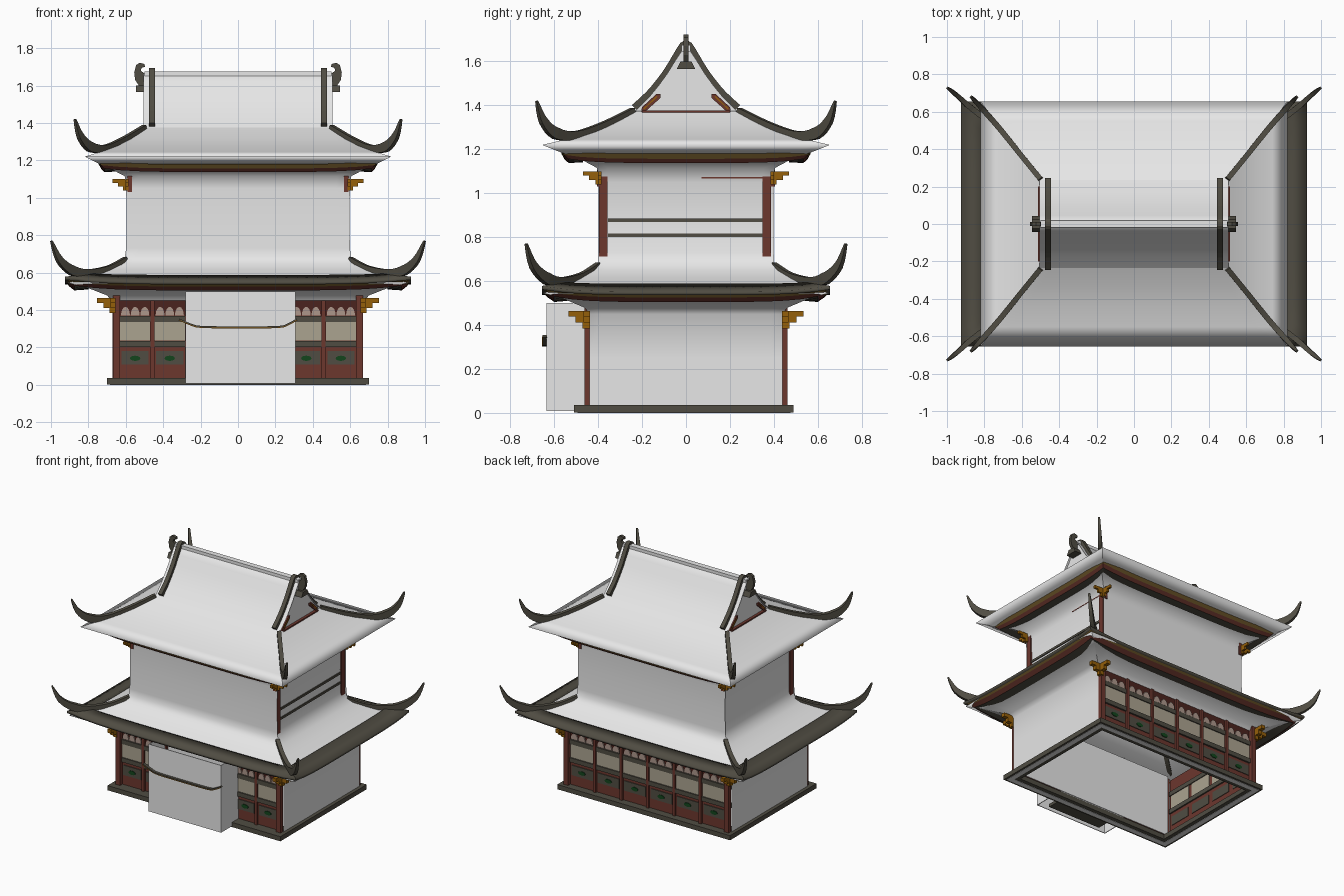
import bpy, bmesh, math
from mathutils import Vector

if "Cube" in bpy.data.objects:
    bpy.data.objects.remove(bpy.data.objects["Cube"])


def mat(name, r, g, b):
    m = bpy.data.materials.new(name)
    m.diffuse_color = (r, g, b, 1)
    m.use_nodes = True
    m.node_tree.nodes["Principled BSDF"].inputs["Base Color"].default_value = m.diffuse_color
    return m


WHITE = mat("plaster white", 0.8, 0.8, 0.8)
OLIVE = mat("tile grey", 0.08, 0.073, 0.055)
RED = mat("timber red", 0.15, 0.038, 0.027)
DARK = mat("dark red", 0.07, 0.017, 0.013)
GOLD = mat("bracket gold", 0.30, 0.115, 0.003)
OCHRE = mat("painted ochre", 0.14, 0.085, 0.02)
CREAM = mat("paper cream", 0.41, 0.37, 0.28)
PINK = mat("valance pink", 0.42, 0.31, 0.26)
GREEN = mat("panel green", 0.006, 0.06, 0.012)


def finish(name, bm, m, smooth=False, recalc=True):
    if recalc:
        bmesh.ops.recalc_face_normals(bm, faces=bm.faces)
    me = bpy.data.meshes.new(name)
    bm.to_mesh(me)
    bm.free()
    me.materials.append(m)
    for p in me.polygons:
        p.use_smooth = smooth
    ob = bpy.data.objects.new(name, me)
    bpy.context.collection.objects.link(ob)
    return ob


def boxes(name, m, items):
    """Each item: x0, x1, y0, y1, z0, z1."""
    bm = bmesh.new()
    for x0, x1, y0, y1, z0, z1 in items:
        r = bmesh.ops.create_cube(bm, size=1)
        for v in r["verts"]:
            v.co = Vector(((x0 + x1) / 2 + v.co.x * (x1 - x0), (y0 + y1) / 2 + v.co.y * (y1 - y0),
                           (z0 + z1) / 2 + v.co.z * (z1 - z0)))
    return finish(name, bm, m)


def prisms(name, m, polys, axis, lo, hi):
    """Extrude flat outlines along x or y; outlines are (other axis, z)."""
    bm = bmesh.new()
    for pts in polys:
        rows = []
        for d in (lo, hi):
            rows.append([bm.verts.new((d, u, z) if axis == "x" else (u, d, z)) for u, z in pts])
        n = len(pts)
        bm.faces.new(rows[0])
        bm.faces.new(rows[1][::-1])
        for i in range(n):
            bm.faces.new((rows[0][i], rows[1][i], rows[1][(i + 1) % n], rows[0][(i + 1) % n]))
    return finish(name, bm, m)


def skin(name, m, rings, sides="FBLR", lift=0.0, n=16):
    """Rectangular rings (half x, half y, z, [lift factor]) joined into smooth sides."""
    bm = bmesh.new()
    for s in sides:
        prev = None
        for r in rings:
            a, b, z = r[:3]
            k = r[3] if len(r) > 3 else 0
            row = []
            for i in range(n + 1):
                t = 2 * i / n - 1
                zz = z + lift * k * abs(t) ** 5
                co = {"F": (a * t, -b, zz), "B": (-a * t, b, zz), "R": (a, b * t, zz), "L": (-a, -b * t, zz)}[s]
                row.append(bm.verts.new(co))
            if prev:
                for i in range(n):
                    bm.faces.new((prev[i], prev[i + 1], row[i + 1], row[i]))
            prev = row
    return finish(name, bm, m, True, False)


def sweep(name, m, pts, ws, hs, sub=4):
    """Rectangular bar with changing size along a smooth upright curve."""
    P = [Vector(p) for p in pts]
    path, n = [], len(P)
    for i in range(n - 1):
        p0, p1, p2, p3 = P[max(i - 1, 0)], P[i], P[i + 1], P[min(i + 2, n - 1)]
        for j in range(sub + (i == n - 2)):
            t = j / sub
            c = 0.5 * (2 * p1 + (p2 - p0) * t + (2 * p0 - 5 * p1 + 4 * p2 - p3) * t * t
                       + (3 * p1 - p0 - 3 * p2 + p3) * t ** 3)
            path.append((c, ws[i] + (ws[i + 1] - ws[i]) * t, hs[i] + (hs[i + 1] - hs[i]) * t))
    d = P[-1] - P[0]
    side = Vector((d.y, -d.x, 0)).normalized()
    bm, prev = bmesh.new(), None
    for i, (c, w, h) in enumerate(path):
        tan = path[min(i + 1, len(path) - 1)][0] - path[max(i - 1, 0)][0]
        up = side.cross(tan).normalized()
        ring = [bm.verts.new(c + side * (sx * w / 2) + up * (sz * h / 2))
                for sx, sz in ((-1, -1), (1, -1), (1, 1), (-1, 1))]
        if prev:
            for k in range(4):
                bm.faces.new((prev[k], prev[(k + 1) % 4], ring[(k + 1) % 4], ring[k]))
        else:
            bm.faces.new(ring)
        prev = ring
    bm.faces.new(prev[::-1])
    return finish(name, bm, m)


# Stone base frame with a pale strip on its underside
def frame(name, m, x, y0, y1, w, z0, z1):
    boxes(name, m, [(-x, x, y0, y0 + w, z0, z1), (-x, x, y1 - w, y1, z0, z1),
                    (-x, w - x, y0 + w, y1 - w, z0, z1), (x - w, x, y0 + w, y1 - w, z0, z1)])


frame("base_frame", OLIVE, .70, -.51, .49, .08, .002, .036)
frame("base_underside_strip", WHITE, .685, -.495, .475, .036, 0, .003)

# Plaster shell running from side walls over both roofs up to the gable foot
soffit = [(.675, .44, .45), (.70, .46, .478), (.82, .57, .525), (.912, .65, .545), (.80, .565, .575),
          (.71, .485, .615), (.64, .425, .65), (.605, .402, .685)]
skirt = [(.605, .405, 1.115), (.68, .48, 1.155), (.76, .58, 1.19), (.82, .655, 1.22), (.74, .55, 1.245),
         (.66, .44, 1.278), (.58, .335, 1.32), (.50, .235, 1.375)]
for sides, label, a, foot in (("FB", "long", .596, []), ("LR", "end", .584, [(.675, .44, .036), (.675, .44, .25)])):
    wall = [(a + .002, .399, .73), (a, .398, .90), (a + .002, .399, 1.05)]
    skin(label + "_side_shell", WHITE, foot + soffit + wall + skirt, sides)

# Gable roof above the skirt
prof = [(.235, 1.375), (.17, 1.44), (.125, 1.495), (.085, 1.55), (.045, 1.615), (.015, 1.66), (0, 1.665)]
for s, label in ((-1, "front"), (1, "back")):
    bm = bmesh.new()
    rows = [(bm.verts.new((-.505, s * y, z)), bm.verts.new((.505, s * y, z))) for y, z in prof]
    for a, b in zip(rows, rows[1:]):
        bm.faces.new((a[0], a[1], b[1], b[0]) if s < 0 else (a[1], a[0], b[0], b[1]))
    finish("gable_roof_" + label, bm, WHITE, True, False)
boxes("main_ridge", WHITE, [(-.5, .5, -.02, .02, 1.645, 1.675)])
gable = [(y, z - .005) for y, z in prof] + [(-y, z - .005) for y, z in prof[-2::-1]]
fish = [(.49, 1.57), (.545, 1.57), (.53, 1.60), (.55, 1.63), (.555, 1.67), (.545, 1.71), (.525, 1.722),
        (.50, 1.715), (.497, 1.70), (.515, 1.695), (.52, 1.68), (.495, 1.66), (.50, 1.62)]
for s in (-1, 1):
    prisms("gable_wall", WHITE, [gable], "x", s * .488, s * .492)
    boxes("gable_foot_rail", RED, [(*sorted((s * .49, s * .512)), -.2, .2, 1.362, 1.376)])
    prisms("ridge_ornament", OLIVE, [[(s * x, z) for x, z in fish]], "y", -.011, .011)
    prisms("ornament_foot", OLIVE, [[(-.042, 1.565), (.042, 1.565), (.025, 1.60), (-.025, 1.60)]],
           "x", s * .49, s * .545)
    for t in (-1, 1):
        sweep("gable_ridge", OLIVE, [(s * .46, t * y, z + .014) for y, z in prof],
              [.03] * 7, [.034, .026, .024, .024, .026, .03, .03], 2)
        prisms("gable_trim", RED, [[(t * .205, 1.37), (t * .19, 1.368), (t * .115, 1.435), (t * .115, 1.452),
                                    (t * .135, 1.452), (t * .20, 1.392)]], "x", s * .49, s * .503)
        prisms("gable_trim_line", GOLD, [[(t * .195, 1.385), (t * .19, 1.382), (t * .13, 1.439),
                                          (t * .134, 1.443)]], "x", s * .503, s * .506)

# Curled hip ridges
up = [(.50, .24, 1.38), (.61, .375, 1.312), (.71, .50, 1.265), (.79, .592, 1.272), (.843, .65, 1.33), (.872, .68, 1.42)]
low = [(.60, .40, .675), (.69, .475, .625), (.80, .565, .60), (.885, .632, .61), (.955, .695, .67), (.998, .728, .77)]
for sx in (-1, 1):
    for sy in (-1, 1):
        for label, pts in (("upper", up), ("lower", low)):
            sweep(label + "_hip_ridge", OLIVE, [(sx * x, sy * y, z) for x, y, z in pts],
                  [.028, .028, .03, .03, .024, .012], [.02, .026, .036, .052, .036, .008])

# Tiled border on the lower roof
skin("lower_eave_tiles", OLIVE, [(.80, .565, .57, .3), (.80, .565, .588, .3), (.925, .655, .553, 1),
                                 (.925, .655, .537, 1), (.90, .63, .537, 1)], lift=.025)


# Slanted painted eave boards beneath both roofs: grey underside, red lip, ochre band
def eave(label, rings, lift):
    for i, (part, m) in enumerate((("underside", OLIVE), ("lip", RED), ("band", OCHRE))):
        skin(label + "_eave_" + part, m, [r + (1,) for r in rings[i:i + 2]], lift=lift)


eave("upper", [(.655, .47, 1.140), (.715, .535, 1.138), (.733, .555, 1.157), (.745, .567, 1.180)], .018)
eave("lower", [(.80, .54, .510), (.875, .60, .505), (.902, .63, .526), (.915, .645, .542)], .025)


# Stepped corner brackets, widening upwards away from the posts
def bracket(label, x, y, z, d, h, t):
    for sx in (-1, 1):
        for sy in (-1, 1):
            items = []
            for k in range(3):
                r, z0 = d * (k + 1) / 3, z + h * k / 3
                for ex, ey in ((r, t), (t, r)):
                    items.append((*sorted((sx * x, sx * (x + ex))), *sorted((sy * y, sy * (y + ey))),
                                  z0, z0 + h / 3))
            boxes(label + "_bracket", GOLD, items)


bracket("lower", .655, .438, .385, .098, .08, .028)
bracket("upper", .586, .384, 1.04, .085, .06, .016)

# Posts and side wall timbers
boxes("lower_corner_posts", RED, [(x - .018, x + .018, y - .015, y + .015, .036, .48)
                                  for x in (-.65, .65) for y in (-.447, .447)])
boxes("upper_corner_posts", RED, [(x, x + .03, y - .019, y + .019, .68, 1.08)
                                  for x, y in ((.564, -.376), (.564, .368), (-.594, -.376))])
boxes("upper_post_caps", RED, [(x - .012, x + .012, y - .014, y + .014, 1.03, 1.13)
                               for x in (-.58, .58) for y in (-.392, .392)])
boxes("side_wall_rails", OLIVE, [(.58, .591, -.355, .35, z, z + .016) for z in (.80, .87)])
boxes("side_wall_beams", RED, [(.58, .593, .07, .36, 1.068, 1.08), (-.593, -.58, .07, .36, 1.068, 1.08)])

# Panelled long walls, built bay by bay
fr = [(-.55, .185), (-.365, .185), (.365, .185), (.55, .185)]
bk = [((i - 2.5) * .214, .214) for i in range(6)]
for s, label, bays in ((-1, "front", fr), (1, "back", bk)):
    def span(x0, x1, d0, d1, z0, z1):
        return (x0, x1, *sorted((s * d0, s * d1)), z0, z1)
    runs = [(-.645, -.27), (.27, .645)] if s < 0 else [(-.645, .645)]
    boxes(label + "_wall", RED, [span(a, b, .425, .434, .036, .37) for a, b in runs])
    boxes(label + "_wall_head", DARK, [span(a, b, .425, .434, .37, .485) for a, b in runs])
    boxes(label + "_rails", OLIVE, [span(a, b, .434, .446, z, z + .032) for a, b in runs for z in (.203, .336)])
    boxes(label + "_posts", RED, [span(x + e * w / 2 - .01, x + e * w / 2 + .01, .434, .45, .036, .45)
                                  for x, w in bays for e in (-1, 1)])
    boxes(label + "_windows", CREAM, [span(x - w / 2 + .012, x + w / 2 - .012, .434, .439, .236, .336)
                                      for x, w in bays])
    boxes(label + "_panels", OLIVE, [span(x - w / 2 + .02, x + w / 2 - .02, .434, .439, .108, .18)
                                     for x, w in bays])
    ovals = [[(x + .028 * math.cos(k * math.pi / 6), .142 + .014 * math.sin(k * math.pi / 6))
              for k in range(12)] for x, w in bays]
    prisms(label + "_medallions", GREEN, ovals, "y", s * .439, s * .444)
    arches = []
    for x, w in bays:
        r = (w - .03) / 6
        for j in (-1, 0, 1):
            arches.append([(x + j * 2 * r + .92 * r * math.cos(k * math.pi / 8),
                            .372 + .045 * math.sin(k * math.pi / 8)) for k in range(9)])
    prisms(label + "_valance", PINK, arches, "y", s * .434, s * .441)

# Inner linings: plain front wall, panelled left wall
boxes("front_wall_lining", WHITE, [(-.645, .645, -.424, -.42, .036, .485)])
boxes("left_wall_lining", RED, [(-.670, -.664, -.42, .42, .036, .46)])
quarters = (-.315, -.105, .105, .315)
boxes("left_lining_windows", CREAM, [(-.664, -.660, y - .09, y + .09, .236, .336) for y in quarters])
boxes("left_lining_panels", OLIVE, [(-.664, -.660, y - .085, y + .085, .108, .175) for y in quarters])
boxes("left_lining_rails", OLIVE, [(-.664, -.654, -.42, .42, z, z + .032) for z in (.203, .336)])

# Entrance porch with its curved eave strip and inner step
boxes("porch", WHITE, [(-.28, -.275, -.635, -.43, .008, .50), (.303, .308, -.635, -.43, .008, .50),
                       (-.28, .308, -.635, -.63, .008, .50), (-.28, .308, -.435, -.43, .036, .49)])
boxes("porch_step", OLIVE, [(-.2, .23, -.60, -.51, .008, .03)])
rail = [(-.315, -.643, .35), (-.25, -.643, .322), (-.19, -.643, .31), (.014, -.643, .308),
        (.215, -.643, .31), (.27, -.643, .325), (.315, -.643, .35)]
sweep("porch_eave_strip", OLIVE, rail, [.022] * 7, [.010] * 7)
sweep("porch_eave_line", GOLD, [(x, y - .010, z - .004) for x, y, z in rail], [.005] * 7, [.004] * 7)
